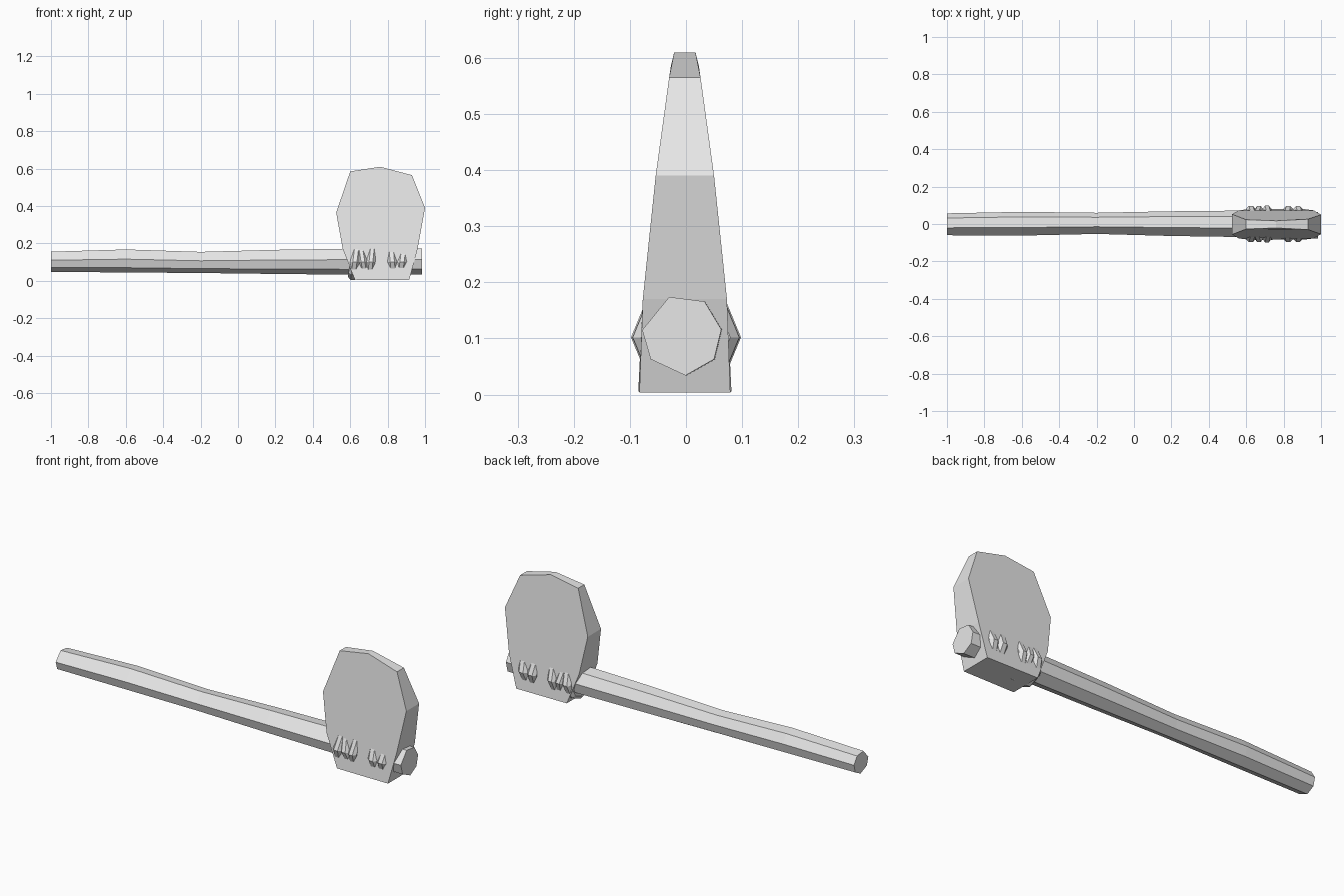
import bpy, bmesh, math

if "Cube" in bpy.data.objects:
    bpy.data.objects.remove(bpy.data.objects["Cube"])

grey = bpy.data.materials.new("plain grey")
grey.diffuse_color = (0.8, 0.8, 0.8, 1)
grey.use_nodes = True
grey.node_tree.nodes["Principled BSDF"].inputs["Base Color"].default_value = grey.diffuse_color


def loft(name, rings):
    """Skin a list of equal-length point rings and cap both ends."""
    bm = bmesh.new()
    rows = [[bm.verts.new(p) for p in ring] for ring in rings]
    n = len(rows[0])
    for a, b in zip(rows, rows[1:]):
        for i in range(n):
            j = (i + 1) % n
            bm.faces.new((a[i], a[j], b[j], b[i]))
    bm.faces.new(rows[0][::-1])
    bm.faces.new(rows[-1])
    bmesh.ops.recalc_face_normals(bm, faces=bm.faces)
    mesh = bpy.data.meshes.new(name)
    bm.to_mesh(mesh)
    bm.free()
    mesh.materials.append(grey)
    ob = bpy.data.objects.new(name, mesh)
    bpy.context.collection.objects.link(ob)
    return ob


# Handle: uneven seven-sided shaft, (y, z) section fitted to each station
section = [(-0.03, 0.174), (0.033, 0.166), (0.063, 0.116), (0.05, 0.063),
           (-0.001, 0.034), (-0.063, 0.063), (-0.078, 0.115)]
stations = [  # x, y min, y max, z min, z max
    (-1.0, -0.060, 0.057, 0.048, 0.156),
    (-0.6, -0.062, 0.065, 0.045, 0.168),
    (-0.2, -0.053, 0.060, 0.042, 0.155),
    (0.2, -0.064, 0.068, 0.037, 0.166),
    (0.6, -0.070, 0.072, 0.033, 0.172),
    (0.985, -0.078, 0.063, 0.034, 0.174)]
loft("handle", [[(x, y0 + (y + 0.078) / 0.141 * (y1 - y0),
                  z0 + (z - 0.034) / 0.14 * (z1 - z0)) for y, z in section]
                for x, y0, y1, z0, z1 in stations])

# Blade: outline in x, z with half thickness, tapering to the top edge
outline = [(0.625, 0.006, 0.083), (0.915, 0.004, 0.081), (0.96, 0.17, 0.075),
           (1.0, 0.39, 0.052), (0.93, 0.565, 0.028), (0.76, 0.61, 0.019),
           (0.60, 0.585, 0.025), (0.525, 0.365, 0.054), (0.56, 0.17, 0.075)]
loft("blade", [[(x, s * t - 0.002, z) for x, z, t in outline] for s in (-1, 1)])


# Bindings: ridged eight-sided cords wrapped around handle and blade
def binding(name, x, width, radius, tilt):
    rings = []
    for dx, dr in ((-0.5, -0.016), (-0.22, 0), (0.22, 0), (0.5, -0.016)):
        ring = []
        for i in range(8):
            a = math.tau * i / 8
            r = radius + dr
            ring.append((x + dx * width + tilt * math.sin(a),
                         r * math.cos(a), 0.102 + r * math.sin(a)))
        rings.append(ring)
    loft(name, rings)


for i, (x, w, r, tilt) in enumerate([(0.625, 0.05, 0.097, 0.012),
                                     (0.668, 0.046, 0.095, -0.015),
                                     (0.711, 0.046, 0.098, 0.010),
                                     (0.825, 0.052, 0.096, -0.008),
                                     (0.877, 0.052, 0.095, 0.012)]):
    binding(f"binding_{i + 1}", x, w, r, tilt)
